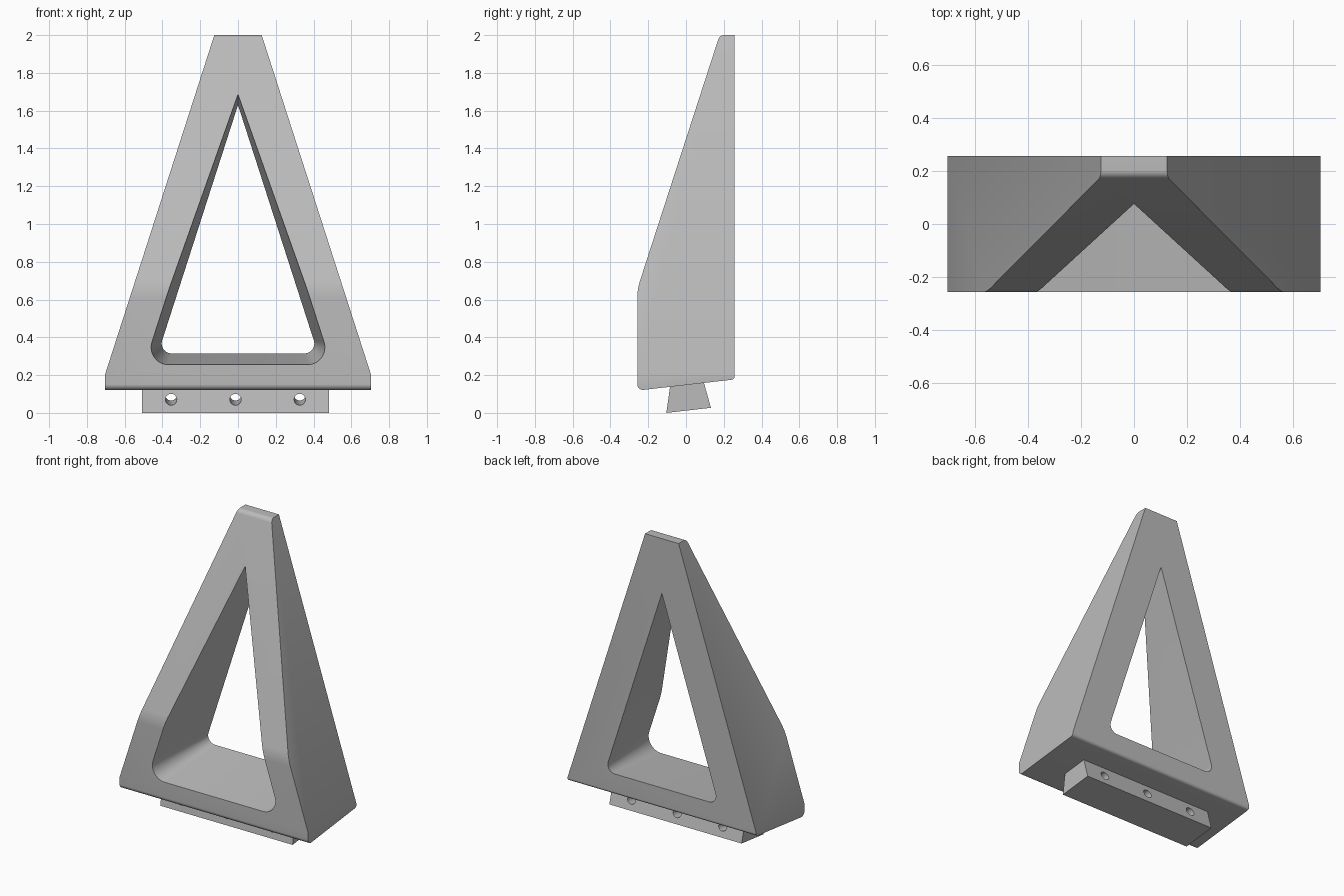
import bpy, bmesh, math
from mathutils import Vector

cube = bpy.data.objects.get("Cube")
if cube:
    bpy.data.objects.remove(cube, do_unlink=True)

grey = bpy.data.materials.new("plain grey")
grey.use_nodes = True
COLOUR = (0.5, 0.5, 0.5, 1)
grey.diffuse_color = COLOUR
grey.node_tree.nodes["Principled BSDF"].inputs["Base Color"].default_value = COLOUR

DEPTH = 0.258      # half depth of the frame
WIDTH = 0.705      # half width of the frame
TILT = 0.115       # rise of the base per unit of depth
SIDE = 0.322       # inward lean of the legs per unit of height


def rounded(corners, steps=10):
    """2D outline from (a, b, radius) corners, each rounded with an arc."""
    outline = []
    for i, (a, b, r) in enumerate(corners):
        p = Vector((a, b))
        if r == 0:
            outline.append(p)
            continue
        u = (Vector(corners[i - 1][:2]) - p).normalized()
        v = (Vector(corners[(i + 1) % len(corners)][:2]) - p).normalized()
        half = u.angle(v) / 2
        centre = p + (u + v).normalized() * r / math.sin(half)
        start = p + u * r / math.tan(half) - centre
        sweep = start.angle_signed(p + v * r / math.tan(half) - centre)
        for k in range(steps + 1):
            ang = -sweep * k / steps
            c, s = math.cos(ang), math.sin(ang)
            outline.append(centre + Vector((start.x * c - start.y * s,
                                            start.x * s + start.y * c)))
    return outline


def loft(name, ring_a, ring_b, planes=()):
    """Solid between two matching rings of 3D points, trimmed by planes."""
    bm = bmesh.new()
    a = [bm.verts.new(p) for p in ring_a]
    b = [bm.verts.new(p) for p in ring_b]
    n = len(a)
    bm.faces.new(a)
    bm.faces.new(b[::-1])
    for i in range(n):
        j = (i + 1) % n
        bm.faces.new((a[i], b[i], b[j], a[j]))
    for co, normal in planes:
        geom = bm.verts[:] + bm.edges[:] + bm.faces[:]
        cut = bmesh.ops.bisect_plane(bm, geom=geom, plane_co=co, plane_no=normal,
                                     clear_outer=True)["geom_cut"]
        edges = [e for e in cut if isinstance(e, bmesh.types.BMEdge)]
        bmesh.ops.contextual_create(bm, geom=edges)
    bmesh.ops.recalc_face_normals(bm, faces=bm.faces)
    mesh = bpy.data.meshes.new(name)
    bm.to_mesh(mesh)
    bm.free()
    mesh.materials.append(grey)
    obj = bpy.data.objects.new(name, mesh)
    bpy.context.collection.objects.link(obj)
    return obj


def subtract(target, cutter):
    cutter.hide_render = True
    mod = target.modifiers.new("cut", "BOOLEAN")
    mod.operation, mod.solver, mod.object = "DIFFERENCE", "EXACT", cutter
    bpy.context.view_layer.objects.active = target
    bpy.ops.object.modifier_apply(modifier=mod.name)
    bpy.data.objects.remove(cutter, do_unlink=True)


def smooth(obj):
    bpy.ops.object.select_all(action="DESELECT")
    obj.select_set(True)
    bpy.context.view_layer.objects.active = obj
    bpy.ops.object.shade_smooth_by_angle(angle=math.radians(25))


# Frame: side profile swept across, then trimmed to the leaning legs
base = 0.118
profile = rounded([(-DEPTH, base, 0.03), (DEPTH, base + 2 * DEPTH * TILT, 0.02),
                   (DEPTH, 2, 0), (0.178, 2, 0.035), (-DEPTH, 0.655, 0.3)])
frame = loft("frame", [(-WIDTH, p.x, p.y) for p in profile],
             [(WIDTH, p.x, p.y) for p in profile],
             [((s * WIDTH, 0, 0.2), (s, 0, SIDE)) for s in (-1, 1)])


# Tapered triangular opening with rounded lower corners
def opening_ring(t):
    """Ring at t = 0 on the front plane and t = 1 on the back plane."""
    apex, floor = 1.79 - 0.16 * t, 0.255 + 0.06 * t
    half, radius = SIDE * (apex - floor), 0.092 - 0.04 * t
    y = DEPTH * (2 * t - 1)
    return [(p.x, y, p.y) for p in rounded([(-half, floor, radius),
                                            (half, floor, radius), (0, apex, 0)])]


subtract(frame, loft("opening_cutter", opening_ring(-0.1), opening_ring(1.1)))
smooth(frame)

# Dovetail rail under the base, slightly sunk into it
section = [(-0.104, 0.0), (0.132, 0.027), (0.092, 0.17), (-0.083, 0.15)]
rail = loft("dovetail_rail", [(-0.508, y, z) for y, z in section],
            [(0.481, y, z) for y, z in section])

# Three bolt holes following the tilt of the base
for x in (-0.354, -0.0135, 0.327):
    circle = [(x + 0.03 * math.cos(math.tau * k / 24), 0.03 * math.sin(math.tau * k / 24))
              for k in range(24)]
    rings = [[(cx, y, 0.07 + dz + TILT * (y + 0.1)) for cx, dz in circle]
             for y in (-0.2, 0.2)]
    subtract(rail, loft("hole_cutter", *rings))
smooth(rail)
